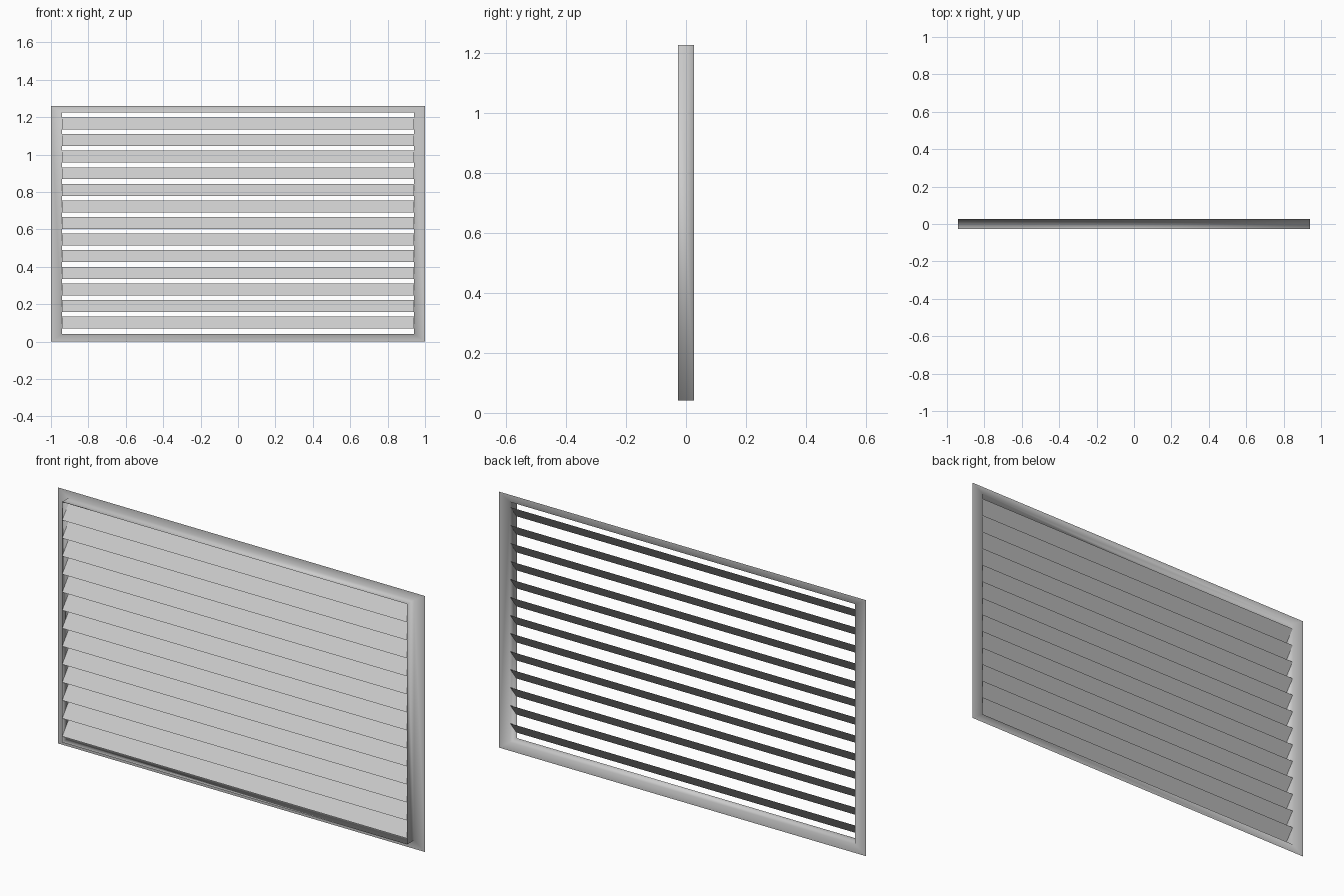
import bpy, bmesh

if "Cube" in bpy.data.objects:
    bpy.data.objects.remove(bpy.data.objects["Cube"])

HALF_D = 0.027            # half depth of the vent
OUT_X, OUT_Z = 1.0, (0.0, 1.26)
IN_X, IN_Z = 0.94, (0.042, 1.225)


def make_object(name, bm, smooth=False):
    mesh = bpy.data.meshes.new(name)
    for f in bm.faces:
        f.smooth = smooth
    bm.to_mesh(mesh)
    bm.free()
    ob = bpy.data.objects.new(name, mesh)
    bpy.context.collection.objects.link(ob)
    return ob


def loop(bm, x, z, y):
    corners = [(-x, z[0]), (x, z[0]), (x, z[1]), (-x, z[1])]
    return [bm.verts.new((cx, y, cz)) for cx, cz in corners]


# Frame: thin sheet with a flat rear flange and a collar projecting forward
bm = bmesh.new()
rings = [loop(bm, OUT_X, OUT_Z, HALF_D),
         loop(bm, IN_X, IN_Z, HALF_D),
         loop(bm, IN_X, IN_Z, -HALF_D)]
for a, b in zip(rings, rings[1:]):
    for i in range(4):
        j = (i + 1) % 4
        bm.faces.new((a[i], a[j], b[j], b[i]))
make_object("vent_frame", bm, smooth=True)

# Louvre slats: thin sloping blades, low edge in front, high edge behind
SLATS, PITCH, HEIGHT, Z0 = 13, 0.0887, 0.064, 0.07
for k in range(SLATS):
    z = Z0 + k * PITCH
    bm = bmesh.new()
    pts = [(-IN_X, -0.025, z), (IN_X, -0.025, z),
           (IN_X, 0.025, z + HEIGHT), (-IN_X, 0.025, z + HEIGHT)]
    bm.faces.new([bm.verts.new(p) for p in pts])
    make_object(f"louvre_slat_{k + 1:02d}", bm)
